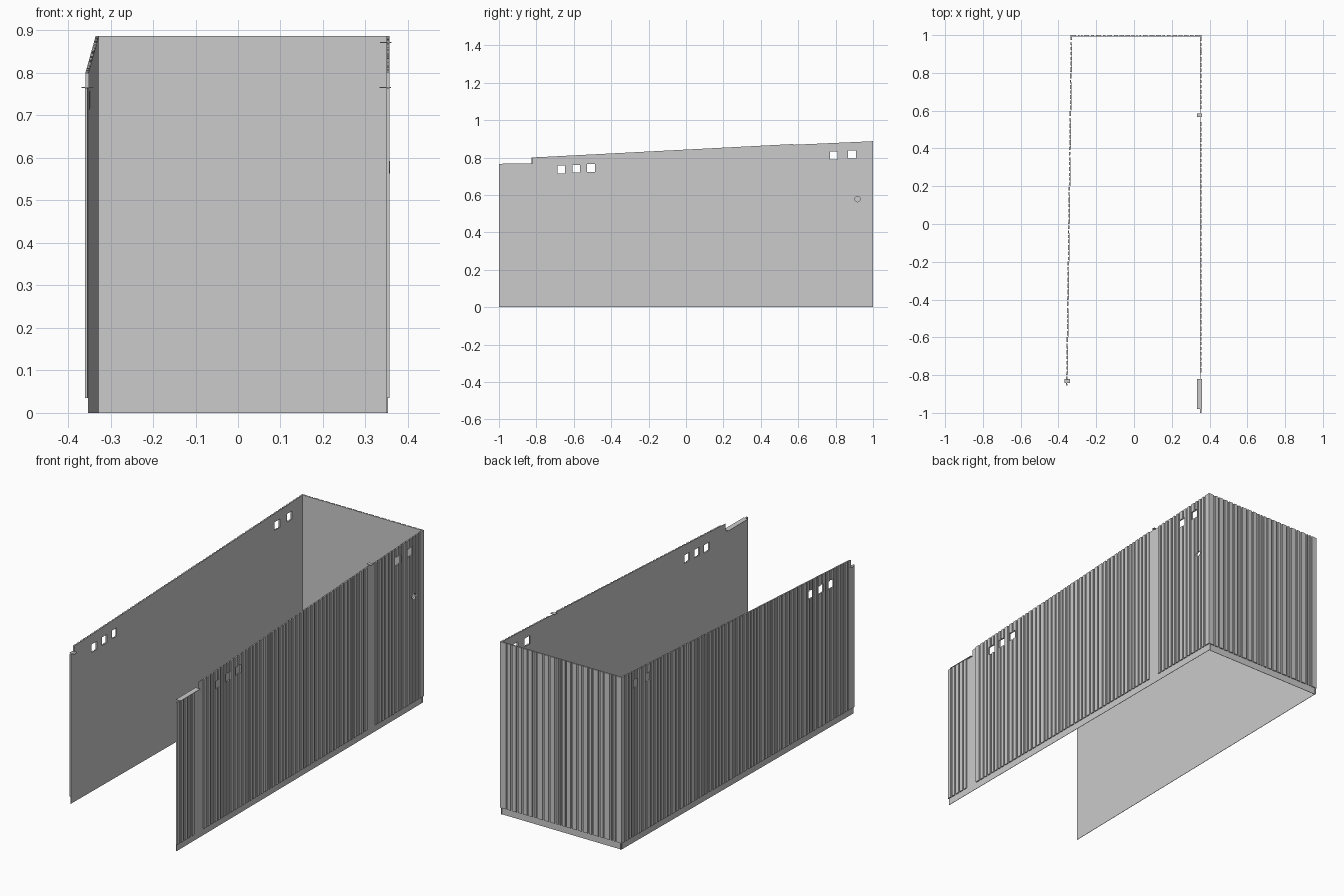
import bpy, bmesh, random
from mathutils import Vector, Matrix

if "Cube" in bpy.data.objects:
    bpy.data.objects.remove(bpy.data.objects["Cube"])

random.seed(4)
BASE = 0.035      # bare strip below the cladding
SKIN = 0.002      # thickness of the flat inner sheet
BOARD = 0.006     # how far the cladding stands out


def make_object(name, bm):
    bmesh.ops.recalc_face_normals(bm, faces=bm.faces)
    mesh = bpy.data.meshes.new(name)
    bm.to_mesh(mesh)
    bm.free()
    obj = bpy.data.objects.new(name, mesh)
    bpy.context.collection.objects.link(obj)
    return obj


def prism(bm, outline, place, d0, d1):
    """Extrude an (s, z) outline from depth d0 to d1."""
    near = [bm.verts.new(place(s, d0, z)) for s, z in outline]
    far = [bm.verts.new(place(s, d1, z)) for s, z in outline]
    bm.faces.new(near)
    bm.faces.new(far[::-1])
    n = len(outline)
    for i in range(n):
        j = (i + 1) % n
        bm.faces.new((near[i], near[j], far[j], far[i]))


def box(name, x0, x1, y0, y1, z0, z1):
    bm = bmesh.new()
    prism(bm, [(y0, z0), (y1, z0), (y1, z1), (y0, z1)],
          lambda s, d, z: (d, s, z), x0, x1)
    return make_object(name, bm)


def cut(obj, cutter):
    mod = obj.modifiers.new("openings", "BOOLEAN")
    mod.operation = "DIFFERENCE"
    mod.solver = "EXACT"
    mod.object = cutter
    dg = bpy.context.evaluated_depsgraph_get()
    mesh = bpy.data.meshes.new_from_object(obj.evaluated_get(dg))
    obj.modifiers.clear()
    obj.data = mesh


def wall(name, place, segments, pitch, jitter):
    """Flat sheet plus vertical cladding; segments are (s0, z0, s1, z1) top lines."""
    bm = bmesh.new()
    top = [p for s0, z0, s1, z1 in segments for p in ((s0, z0), (s1, z1))]
    prism(bm, [(top[-1][0], 0), (top[0][0], 0)] + top, place, -SKIN, 0)
    sheet = make_object(name + "_sheet", bm)

    bm = bmesh.new()
    for s0, z0, s1, z1 in segments:
        n = max(1, round((s1 - s0) / pitch))
        weights = [1 + random.uniform(-jitter, jitter) for _ in range(n)]
        scale = (s1 - s0) / sum(weights)
        s = s0
        for i, w in enumerate(weights):
            a = s
            s += w * scale
            b = s1 if i == n - 1 else s - 0.009
            za, zb = (z0 + (z1 - z0) * (t - s0) / (s1 - s0) for t in (a, b))
            prism(bm, [(a, BASE), (b, BASE), (b, zb), (a, za)], place, 0.0002, BOARD)
    return sheet, make_object(name + "_cladding", bm)


def right_place(s, d, z):
    return (0.351 + d, s, z)


def left_place(s, d, z):
    return (-0.3535 + 0.0245 * (s + 0.855) / 1.85 - d, s, z)


def back_place(s, d, z):
    return (s, 0.994 + d, z)


# Walls
right = wall("right_wall", right_place,
             [(-1, 0.765, -0.82, 0.765), (-0.82, 0.80, 0.575, 0.872),
              (0.575, 0.868, 1.0, 0.887)], 0.029, 0.2)
left = wall("left_wall", left_place,
            [(-0.855, 0.765, -0.825, 0.765), (-0.825, 0.80, 1.0, 0.887)], 0.029, 0.2)
wall("back_wall", back_place, [(-0.331, 0.887, 0.353, 0.887)], 0.029, 0.45)

# Square windows through both side walls
bm = bmesh.new()
for y, z in ((-0.667, 0.735), (-0.587, 0.74), (-0.507, 0.744), (0.79, 0.811), (0.887, 0.816)):
    h = 0.021
    prism(bm, [(y - h, z - h), (y + h, z - h), (y + h, z + h), (y - h, z + h)],
          lambda s, d, zz: (d, s, zz), -0.5, 0.5)
windows = make_object("window_cutter", bm)

# Round vent in the right wall
turn = Matrix.Rotation(1.5707963, 4, "Y")
bm = bmesh.new()
bmesh.ops.create_cone(bm, cap_ends=True, segments=12, radius1=0.015, radius2=0.015,
                      depth=0.1, matrix=Matrix.Translation((0.351, 0.917, 0.578)) @ turn)
vent_cutter = make_object("vent_cutter", bm)

for part in right + left:
    cut(part, windows)
for part in right:
    cut(part, vent_cutter)
for helper in (windows, vent_cutter):
    bpy.data.objects.remove(helper)

# Vent collar
bm = bmesh.new()
bmesh.ops.create_cone(bm, cap_ends=False, segments=12, radius1=0.015, radius2=0.015,
                      depth=0.009, matrix=Matrix.Translation((0.3535, 0.917, 0.578)) @ turn)
make_object("vent_collar", bm)

# Thin cap plates over the steps in the wall tops
box("right_front_cap", 0.333, 0.360, -0.98, -0.82, 0.765, 0.767)
box("right_rear_cap", 0.334, 0.361, 0.567, 0.585, 0.871, 0.873)
box("left_front_cap", -0.368, -0.340, -0.842, -0.82, 0.765, 0.767)
